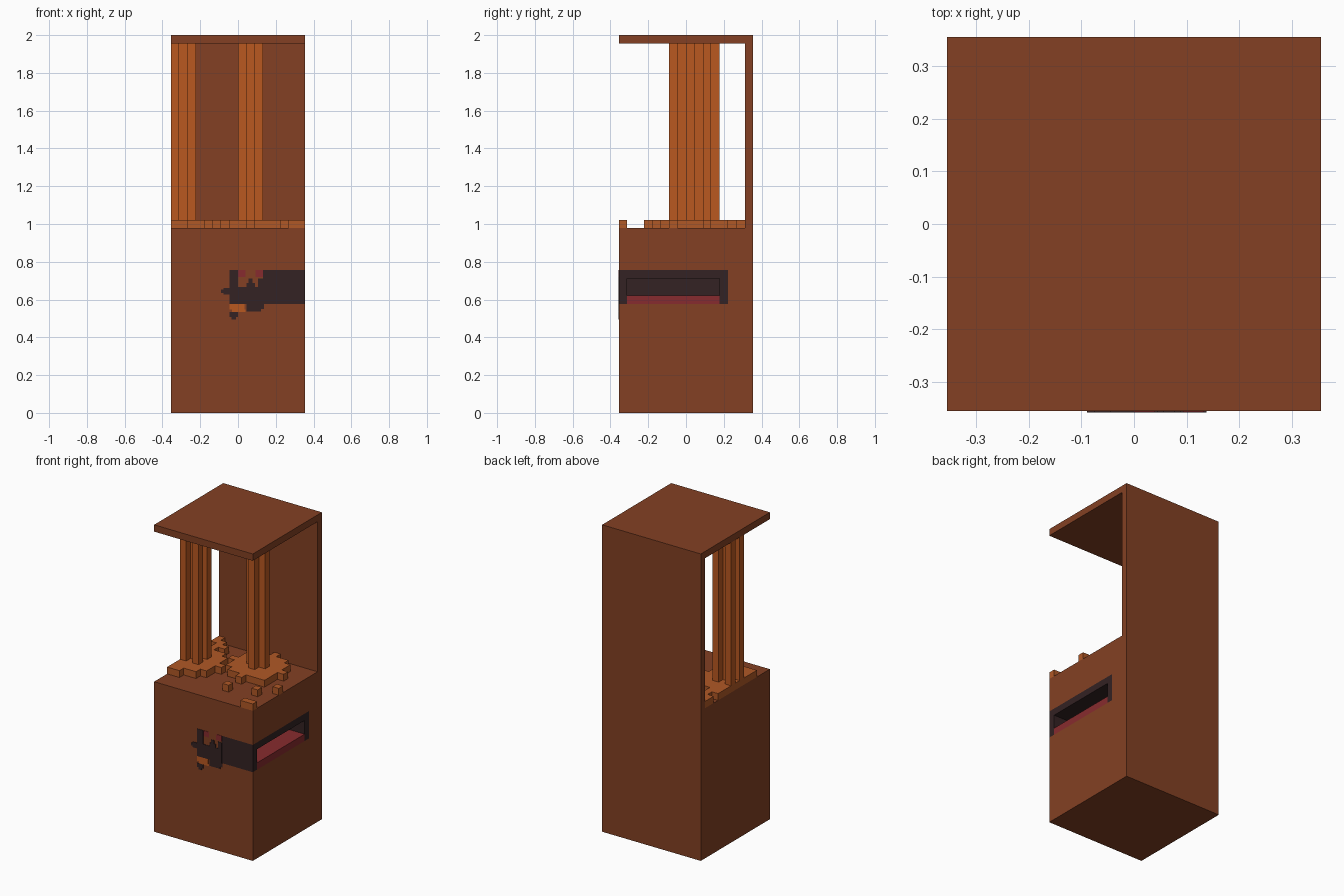
import bpy, bmesh

cube = bpy.data.objects.get("Cube")
if cube:
    bpy.data.objects.remove(cube, do_unlink=True)

V = 2 / 45          # size of one block
H = 8               # half width in blocks


def material(name, rgb):
    lin = [((c / 255 + 0.055) / 1.055) ** 2.4 for c in rgb] + [1]
    m = bpy.data.materials.new(name)
    m.use_nodes = True
    m.diffuse_color = lin
    m.node_tree.nodes["Principled BSDF"].inputs["Base Color"].default_value = lin
    return m


BROWN = material("brown wood", (131, 64, 35))
ORANGE = material("orange", (186, 88, 32))
AMBER = material("dull orange", (176, 88, 38))
DARK = material("dark metal", (51, 34, 35))
RED = material("red", (135, 43, 46))


def add_object(name, bm, mat):
    bmesh.ops.recalc_face_normals(bm, faces=bm.faces)
    me = bpy.data.meshes.new(name)
    bm.to_mesh(me)
    bm.free()
    me.materials.append(mat)
    ob = bpy.data.objects.new(name, me)
    bpy.context.collection.objects.link(ob)
    return ob


def add_box(bm, lo, hi):
    verts = bmesh.ops.create_cube(bm, size=1)["verts"]
    for v in verts:
        for i in range(3):
            v.co[i] = (hi[i] if v.co[i] > 0 else lo[i]) * V


def boxes(name, mat, *spans):
    bm = bmesh.new()
    for lo, hi in spans:
        add_box(bm, lo, hi)
    return add_object(name, bm, mat)


def raised_cells(name, mat, cells, z0, z1):
    """Raise a pattern of unit squares into one solid."""
    bm = bmesh.new()
    points = {}

    def vert(x, y):
        if (x, y) not in points:
            points[x, y] = bm.verts.new((x * V, y * V, z0 * V))
        return points[x, y]

    for x, y in sorted(cells):
        bm.faces.new([vert(x, y), vert(x + 1, y), vert(x + 1, y + 1), vert(x, y + 1)])
    top = bmesh.ops.extrude_face_region(bm, geom=bm.faces[:])["geom"]
    for g in top:
        if isinstance(g, bmesh.types.BMVert):
            g.co.z = z1 * V
    return add_object(name, bm, mat)


# Cabinet base with a slot cut into its side
base = boxes("cabinet_base", BROWN, ((-H, -H, 0), (H, H, 22)))
cutter = boxes("slot_cutter", BROWN, ((3, -H - 1, 13), (H + 1, 5, 17)))
cutter.hide_render = True
mod = base.modifiers.new("slot", "BOOLEAN")
mod.operation = "DIFFERENCE"
mod.solver = "EXACT"
mod.object = cutter
bpy.context.view_layer.objects.active = base
bpy.ops.object.modifier_apply(modifier=mod.name)
bpy.data.objects.remove(cutter, do_unlink=True)

# Back panel and roof
boxes("back_panel", BROWN, ((-H, 7, 22), (H, H, 44)))
boxes("roof", BROWN, ((-H, -H, 44), (H, H, 45)))

# Tray lining the slot
boxes("tray_frame", DARK,
      ((3, -H, 13), (H, -7, 17)),
      ((3, 4, 13), (H, 5, 17)),
      ((4, -7, 16), (H, 4, 17)),
      ((3, -7, 13), (4, 4, 17)))
boxes("tray_floor", RED, ((4, -7, 13), (H, 4, 14)))

# Two columns: one cross shaped diagonally, one plus shaped
left_cells = [(-7 + i, -1 + j) for i in (-1, 0, 1) for j in (-1, 0, 1)
              if (i + j) % 2 == 0]
right_cells = [(1 + i, 2 + j) for i in (-1, 0, 1) for j in (-1, 0, 1)
               if i * j == 0]
raised_cells("left_column", ORANGE, left_cells, 23, 44)
raised_cells("right_column", ORANGE, right_cells, 23, 44)


# Ragged pools around the column feet, with stray blocks
def pool(cx, cy, r2):
    return {(x, y) for x in range(-H, H) for y in range(-5, 7)
            if (x - cx) ** 2 + (y - cy) ** 2 <= r2}


spill = pool(-7, -1, 16) | pool(1, 2, 16)
spill |= {(-8, -5), (-8, 3), (-7, 4), (-8, 5), (-7, 5), (-6, 4), (-8, 6),
          (-1, -1), (4, -1), (1, 6), (3, 5)}
raised_cells("spilled_pool", AMBER, spill, 22, 23)
raised_cells("stray_blocks", AMBER,
             {(1, -5), (5, -4), (7, -2), (6, -8), (7, -8)}, 22, 23)


# Thin painted shapes on the front
def plates(name, mat, depth, *rects):
    boxes(name, mat, *[((a, -H - depth, c), (b, -H + 0.02, d))
                       for a, b, c, d in rects])


plates("front_dark_plate", DARK, 0.06,
       (-1, 0, 13, 17), (0, 3, 13, 15), (2.4, 3, 15, 16),
       (1, 2, 15, 15.5), (1.25, 1.75, 15.5, 16),
       (1, 2.75, 12.1, 13), (2.75, 3.1, 12.4, 13),
       (-1, 0, 11.4, 12), (-0.75, -0.25, 11.1, 11.4),
       (-1.7, -1, 14.1, 14.9), (-2, -1.7, 14.3, 14.7))
plates("front_red_spots", RED, 0.05, (0, 0.9, 16.2, 17), (2.1, 3, 16.2, 17))
plates("front_orange_spot", ORANGE, 0.05, (-1, 0.8, 12.3, 13), (-0.7, 0.9, 12, 12.3))
